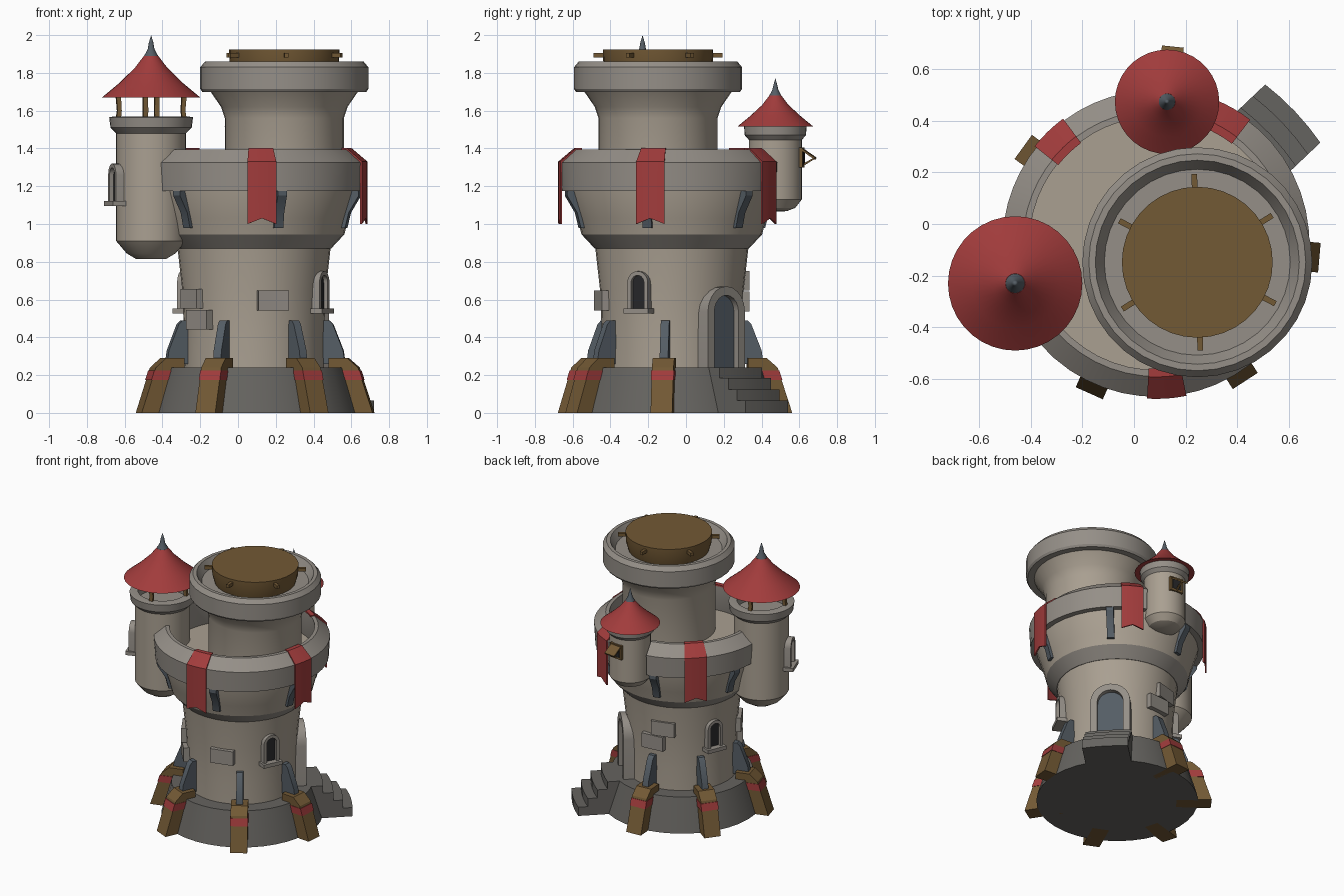
import bpy, bmesh
from math import sin, cos, pi, radians
from mathutils import Vector

if "Cube" in bpy.data.objects:
    bpy.data.objects.remove(bpy.data.objects["Cube"])

def material(name, *rgb):
    m = bpy.data.materials.new(name)
    m.diffuse_color = (*rgb, 1)
    m.use_nodes = True
    m.node_tree.nodes["Principled BSDF"].inputs["Base Color"].default_value = m.diffuse_color
    return m

STONE = material("stone", .40, .35, .285)
TRIM = material("trim", .30, .275, .245)
BASE = material("base_stone", .13, .125, .115)
RED = material("red", .36, .045, .045)
WOOD = material("wood", .17, .10, .035)
SLATE = material("slate", .09, .11, .13)
DARK = material("dark", .02, .02, .022)

MAIN, UPPER = (.085, -.075), (.245, -.148)
BIG, SMALL = (-.46, -.23), (.128, .473)

def finish(name, bm, mat):
    bmesh.ops.remove_doubles(bm, verts=bm.verts, dist=1e-5)
    bmesh.ops.recalc_face_normals(bm, faces=bm.faces)
    me = bpy.data.meshes.new(name)
    bm.to_mesh(me)
    bm.free()
    me.materials.append(mat)
    ob = bpy.data.objects.new(name, me)
    bpy.context.collection.objects.link(ob)
    return ob

def lathe(name, prof, c, mat, seg=36, arc=None, closed=False, edit=None):
    """Turn an (r, z) profile round a vertical axis; arc in degrees gives a capped sector."""
    bm = bmesh.new()
    a0, a1 = arc or (0, 360)
    rings = []
    for i in range(seg + 1):
        a = radians(a0 + (a1 - a0) * i / seg)
        ring = []
        for r, z in prof:
            if edit:
                z = edit(z, i / seg)
            ring.append(bm.verts.new((c[0] + r * cos(a), c[1] + r * sin(a), z)))
        rings.append(ring)
    n = len(prof)
    for p, q in zip(rings, rings[1:]):
        for j in range(n if closed else n - 1):
            k = (j + 1) % n
            bm.faces.new((p[j], p[k], q[k], q[j]))
    if arc:
        bm.faces.new(rings[0])
        bm.faces.new(rings[-1])
    return finish(name, bm, mat)

def prism(name, first, second, mat):
    bm = bmesh.new()
    a = [bm.verts.new(p) for p in first]
    b = [bm.verts.new(p) for p in second]
    bm.faces.new(a)
    bm.faces.new(b[::-1])
    for i in range(len(a)):
        j = (i + 1) % len(a)
        bm.faces.new((a[i], b[i], b[j], a[j]))
    return finish(name, bm, mat)

def place(c, ang, r, t, z):
    a = radians(ang)
    return Vector((c[0] + r * cos(a) - t * sin(a), c[1] + r * sin(a) + t * cos(a), z))

def rib(name, pts, w, ang, c, mat):
    """Side outline (r, z) extruded sideways."""
    prism(name, [place(c, ang, r, -w / 2, z) for r, z in pts],
          [place(c, ang, r, w / 2, z) for r, z in pts], mat)

def panel(name, pts, r0, r1, ang, c, mat):
    """Front outline (t, z) extruded outward."""
    prism(name, [place(c, ang, r0, t, z) for t, z in pts],
          [place(c, ang, r1, t, z) for t, z in pts], mat)

def rect(w, z0, z1):
    return [(-w, z0), (w, z0), (w, z1), (-w, z1)]

def arch(w, z0, z1, n=10):
    top = [(w * cos(pi * i / n), z1 - w + w * sin(pi * i / n)) for i in range(n + 1)]
    return [(w, z0)] + top + [(-w, z0)]

def opening(name, w, wi, z0, z1, r0, rp, rf, ang, c, pane):
    panel(name + "_frame", arch(w, z0, z1) + arch(wi, z0, z1 - w + wi)[::-1], r0, rf, ang, c, TRIM)
    panel(name + "_pane", arch(wi, z0, z1 - w + wi), r0, rp, ang, c, pane)

# main tower
lathe("base", [(0, 0), (.545, 0), (.475, .24), (0, .24)], MAIN, BASE)
lathe("tower_body", [(0, .2), (.372, .2), (.37, .4), (.38, .65), (.405, .87)], MAIN, STONE)
lathe("tower_flare", [(.0, .87), (.408, .87), (.478, .945)], MAIN, TRIM)
lathe("gallery_wall", [(.478, .945), (.50, 1.03), (.55, 1.19), (.55, 1.21), (0, 1.21)], MAIN, STONE)

# gallery parapet, broken where the turrets stand
PARAPET = [(.50, 1.175), (.585, 1.175), (.594, 1.325), (.515, 1.395), (.49, 1.395), (.49, 1.2)]
for i, (arc, seg) in enumerate((((214, 430), 30), ((101, 178), 12))):
    lathe(f"parapet_{i}", PARAPET, MAIN, TRIM, seg, arc, True)

# banners draped over the parapet, with notched ends
BANNER = [(.485, 1.402), (.517, 1.402), (.602, 1.33), (.602, 1.0), (.592, 1.0), (.592, 1.32), (.515, 1.39), (.485, 1.39)]
def notch(z, u):
    return z + .03 * (1 - abs(2 * u - 1)) if z < 1.1 else z
for i, a in enumerate((-86, -11, 60, 134)):
    lathe(f"banner_{i}", BANNER, MAIN, RED, 4, (a - 7.3, a + 7.3), True, notch)

# brackets under the gallery
for i in range(6):
    rib(f"bracket_{i}", [(.46, .98), (.505, .98), (.525, 1.06), (.58, 1.15), (.58, 1.18), (.46, 1.18)],
        .05, 45 + 60 * i, MAIN, SLATE)

# timber buttresses with red bands and slate braces
def slope(z):
    return .635 - .325 * z
for i, a in enumerate((94, 144, 196, 246, 303, 355)):
    rib(f"buttress_{i}", [(.4, 0), (.635, 0), (slope(.24), .24), (.50, .29), (.4, .29)], .115, a, MAIN, WOOD)
    rib(f"buttress_band_{i}", [(.46, .175), (slope(.175) + .004, .175), (slope(.225) + .004, .225), (.46, .225)],
        .121, a, MAIN, RED)
    rib(f"brace_{i}", [(.35, .26), (.485, .26), (.475, .33), (.42, .47), (.40, .49), (.35, .49)],
        .045, a, MAIN, SLATE)

# door and stairs
DOOR = 43.5
opening("door", .135, .088, .2, .67, .28, .385, .42, DOOR, MAIN, SLATE)
for i, (r, z) in enumerate(((.53, .24), (.60, .185), (.665, .125), (.73, .065))):
    front = [(r + .012 - .5 * t * t, t) for t in (-.155, -.08, 0, .08, .155)]
    pts = [(.4, -.155)] + front + [(.4, .155)]
    prism(f"step_{i}", [place(MAIN, DOOR, p, t, 0) for p, t in pts],
          [place(MAIN, DOOR, p, t, z) for p, t in pts], BASE)

# windows with sills
for i, (a, c, r, z) in enumerate(((-26, MAIN, .38, .54), (158, MAIN, .38, .54), (200, BIG, .185, 1.11))):
    opening(f"window_{i}", .06, .038, z, z + .21, r - .06, r + .012, r + .035, a, c, DARK)
    panel(f"sill_{i}", rect(.073, z - .015, z + .012), r - .06, r + .055, a, c, TRIM)

# raised wall blocks
for i, (a, z) in enumerate(((-75, .595), (211, .605), (221, .493), (106, .70), (95, .59))):
    panel(f"wall_block_{i}", rect(.083, z - .052, z + .052), .3, .405, a, MAIN, TRIM)

# upper tower with crown and hatch
lathe("upper_tower", [(0, 1.15), (.315, 1.15), (.315, 1.56), (.335, 1.62), (.39, 1.70), (0, 1.70)], UPPER, STONE)
lathe("crown", [(.0, 1.70), (.435, 1.70), (.445, 1.715), (.445, 1.83), (.42, 1.86), (.395, 1.86), (.36, 1.80), (0, 1.80)],
      UPPER, TRIM)
lathe("hatch", [(0, 1.79), (.27, 1.79), (.29, 1.86), (.292, 1.925), (0, 1.925)], UPPER, WOOD)
for i in range(6):
    panel(f"hatch_peg_{i}", rect(.011, 1.882, 1.906), .25, .342, 32 + 60 * i, UPPER, WOOD)

# big turret
lathe("big_turret", [(0, .815), (.08, .815), (.13, .845), (.185, .91), (.185, 1.49), (0, 1.49)], BIG, STONE)
lathe("big_turret_collar", [(0, 1.48), (.185, 1.48), (.215, 1.51), (.222, 1.565), (.195, 1.57), (.165, 1.57), (.165, 1.50), (0, 1.50)],
      BIG, TRIM)
for i in range(4):
    rib(f"roof_post_{i}", [(.165, 1.55), (.19, 1.55), (.182, 1.60), (.19, 1.69), (.165, 1.69), (.16, 1.60)],
        .026, 10 + 90 * i, BIG, WOOD)
lathe("big_roof", [(0, 1.685), (.26, 1.67), (.17, 1.745), (.085, 1.828), (.038, 1.89), (0, 1.89)], BIG, RED)
lathe("big_roof_finial", [(0, 1.885), (.04, 1.885), (.018, 1.925), (.012, 1.96), (0, 2.0)], BIG, SLATE, 20)

# small turret
lathe("small_turret", [(0, 1.065), (.06, 1.068), (.105, 1.085), (.14, 1.13), (.14, 1.45), (0, 1.45)], SMALL, STONE)
lathe("small_turret_collar", [(0, 1.445), (.14, 1.445), (.162, 1.47), (.166, 1.52), (0, 1.52)], SMALL, TRIM)
lathe("small_roof", [(0, 1.525), (.202, 1.515), (.135, 1.57), (.07, 1.63), (.032, 1.68), (0, 1.68)], SMALL, RED)
lathe("small_roof_finial", [(0, 1.676), (.034, 1.676), (.016, 1.71), (.009, 1.74), (0, 1.772)], SMALL, SLATE, 20)

# propped hatch window on the small turret
panel("hatch_window_frame", rect(.05, 1.30, 1.405), .1, .15, 84, SMALL, WOOD)
panel("hatch_window_pane", rect(.035, 1.315, 1.39), .1, .153, 84, SMALL, DARK)
rib("shutter", [(.145, 1.40), (.215, 1.352), (.211, 1.342), (.145, 1.388)], .085, 84, SMALL, WOOD)
rib("shutter_prop", [(.145, 1.305), (.21, 1.345), (.206, 1.352), (.145, 1.317)], .012, 84, SMALL, WOOD)

bpy.ops.object.select_all(action='SELECT')
bpy.context.view_layer.objects.active = bpy.data.objects["base"]
bpy.ops.object.shade_smooth_by_angle(angle=radians(25))
